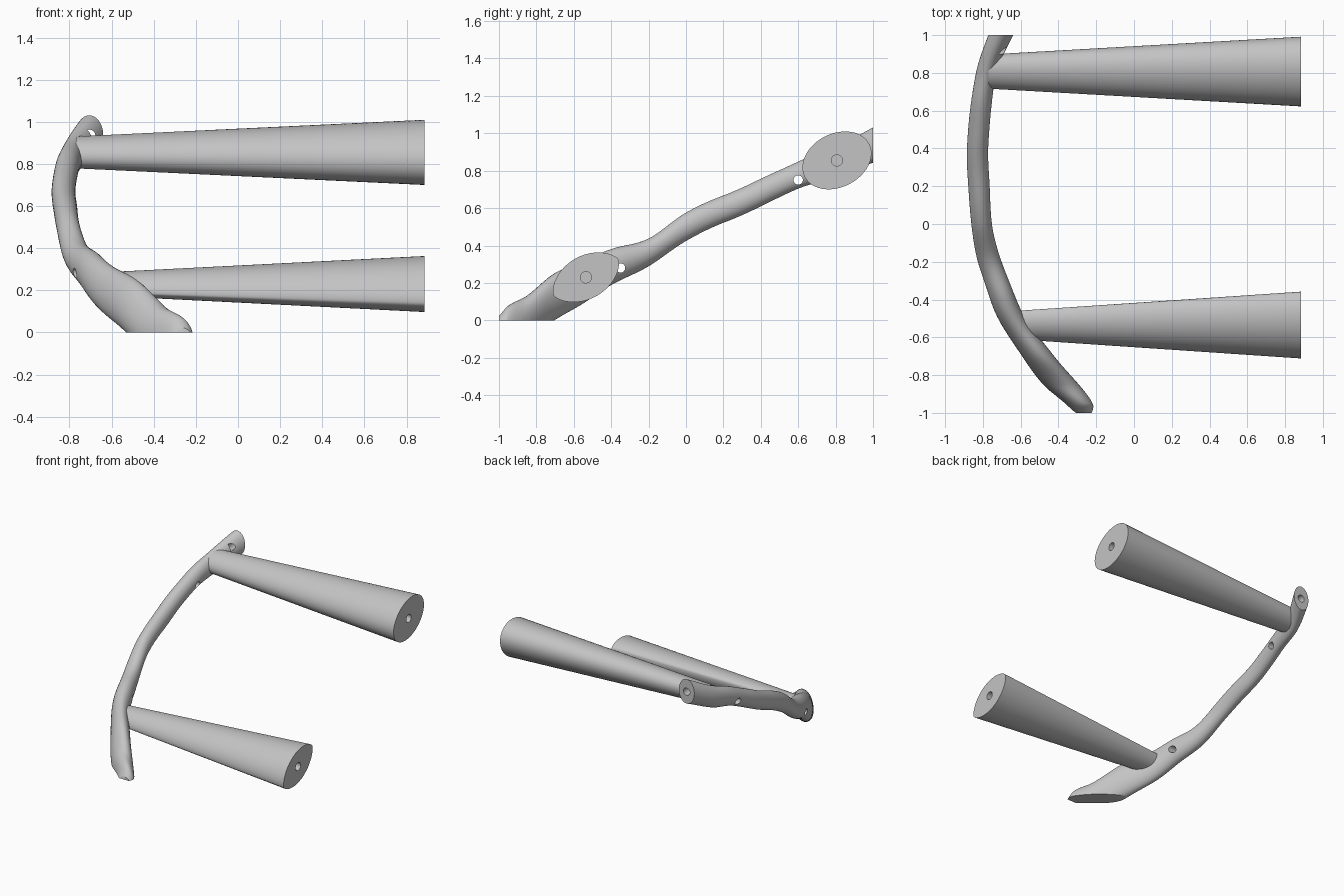
import bpy, bmesh, math, random
from mathutils import Vector

random.seed(4)
if "Cube" in bpy.data.objects:
    bpy.data.objects.remove(bpy.data.objects["Cube"])

grey = bpy.data.materials.new("plain_grey")
grey.use_nodes = True
COLOUR = (0.55, 0.55, 0.55, 1)
grey.diffuse_color = COLOUR
grey.node_tree.nodes["Principled BSDF"].inputs["Base Color"].default_value = COLOUR


def loft(bm, rings):
    """Skin a list of equal point rings and cap both ends."""
    loops = [[bm.verts.new(p) for p in ring] for ring in rings]
    for a, b in zip(loops, loops[1:]):
        for i in range(len(a)):
            j = (i + 1) % len(a)
            bm.faces.new((a[i], a[j], b[j], b[i]))
    bm.faces.new(loops[0])
    bm.faces.new(loops[-1])
    bmesh.ops.recalc_face_normals(bm, faces=bm.faces)


def finish(bm, name):
    mesh = bpy.data.meshes.new(name)
    bm.to_mesh(mesh)
    bm.free()
    mesh.materials.append(grey)
    obj = bpy.data.objects.new(name, mesh)
    bpy.context.collection.objects.link(obj)
    return obj


def select_only(obj):
    bpy.ops.object.select_all(action='DESELECT')
    obj.select_set(True)
    bpy.context.view_layer.objects.active = obj


def drill(obj, centre, axis, radius, depth):
    """Cut a round hole along an axis."""
    bpy.ops.mesh.primitive_cylinder_add(vertices=24, radius=radius, depth=depth, location=centre)
    cutter = bpy.context.object
    cutter.rotation_euler = Vector(axis).to_track_quat('Z', 'Y').to_euler()
    cutter.hide_render = True
    select_only(obj)
    mod = obj.modifiers.new("hole", 'BOOLEAN')
    mod.operation = 'DIFFERENCE'
    mod.solver = 'EXACT'
    mod.object = cutter
    bpy.ops.object.modifier_apply(modifier=mod.name)
    bpy.data.objects.remove(cutter)


def smooth(obj, degrees):
    select_only(obj)
    bpy.ops.object.shade_smooth_by_angle(angle=math.radians(degrees))


# Curved branch: stations of y, x, z, half width, half height
stations = [Vector(s) for s in (
    (-1.0, -.265, -.06, .06, .085), (-.95, -.29, -.03, .075, .11),
    (-.85, -.385, .015, .095, .115), (-.7, -.51, .125, .085, .125),
    (-.55, -.615, .21, .075, .115), (-.4, -.69, .28, .07, .095),
    (-.2, -.765, .365, .062, .075), (0, -.805, .5, .055, .075),
    (.35, -.828, .66, .057, .073), (.6, -.812, .775, .055, .073),
    (.8, -.783, .845, .055, .082), (1, -.705, .935, .065, .095))]


def catmull(p, i, t):
    a, b, c, d = (p[max(0, min(len(p) - 1, i + k))] for k in (-1, 0, 1, 2))
    ya, yb, yc, yd = a[0], b[0], c[0], d[0]
    h = yc - yb
    m1 = (c - a) / (yc - ya) * h
    m2 = (d - b) / (yd - yb) * h
    t2, t3 = t * t, t * t * t
    return b * (2*t3 - 3*t2 + 1) + m1 * (t3 - 2*t2 + t) + c * (3*t2 - 2*t3) + m2 * (t3 - t2)


SIDES, STEPS = 32, 8
samples = [catmull(stations, i, k / STEPS) for i in range(len(stations) - 1) for k in range(STEPS)]
samples.append(stations[-1])

# Gentle knobbly waves along the wood
waves = [(random.uniform(8, 28), random.choice((1, 2, 3)), random.uniform(0, 6)) for _ in range(6)]
rings = []
for y, x, z, hw, hh in samples:
    ring = []
    for i in range(SIDES):
        a = math.tau * i / SIDES
        r = 1 + .012 * sum(math.sin(f * y + n * a + p) for f, n, p in waves)
        ring.append((x + hw * r * math.cos(a), y, z + hh * r * math.sin(a)))
    rings.append(ring)
bm = bmesh.new()
loft(bm, rings)

# Flat foot on the ground
cut = bmesh.ops.bisect_plane(bm, geom=bm.verts[:] + bm.edges[:] + bm.faces[:],
                             plane_co=(0, 0, 0), plane_no=(0, 0, -1), clear_outer=True)
bmesh.ops.holes_fill(bm, edges=[e for e in bm.edges if e.is_boundary], sides=0)
bmesh.ops.recalc_face_normals(bm, faces=bm.faces)
branch = finish(bm, "curved_branch")
drill(branch, (-.8, .6, .75), (1, 0, 0), .025, .5)
drill(branch, (-.74, -.35, .28), (1, 0, 0), .025, .5)
drill(branch, (-.705, 1, .935), (0, 1, 0), .028, .2)
smooth(branch, 40)


def post(name, y, z, start, scale, long, short, tilt, pinch):
    """Tapered post along x; pinch sharpens the oval into a leaf section."""
    c, s = math.cos(math.radians(tilt)), math.sin(math.radians(tilt))
    section = []
    for i in range(48):
        a = math.tau * i / 48
        u = long * math.cos(a)
        v = short * math.sin(a) * abs(math.sin(a)) ** pinch
        section.append((u * c - v * s, u * s + v * c))
    bm = bmesh.new()
    loft(bm, [[(x, y + k * u, z + k * v) for u, v in section]
              for x, k in ((start, scale), (.885, 1))])
    obj = finish(bm, name)
    drill(obj, (.885, y, z), (1, 0, 0), .03, .3)
    smooth(obj, 30)


post("upper_post", .807, .855, -.77, .49, .194, .143, 27, 0)
post("lower_post", -.535, .23, -.61, .43, .198, .115, 29, .3)
